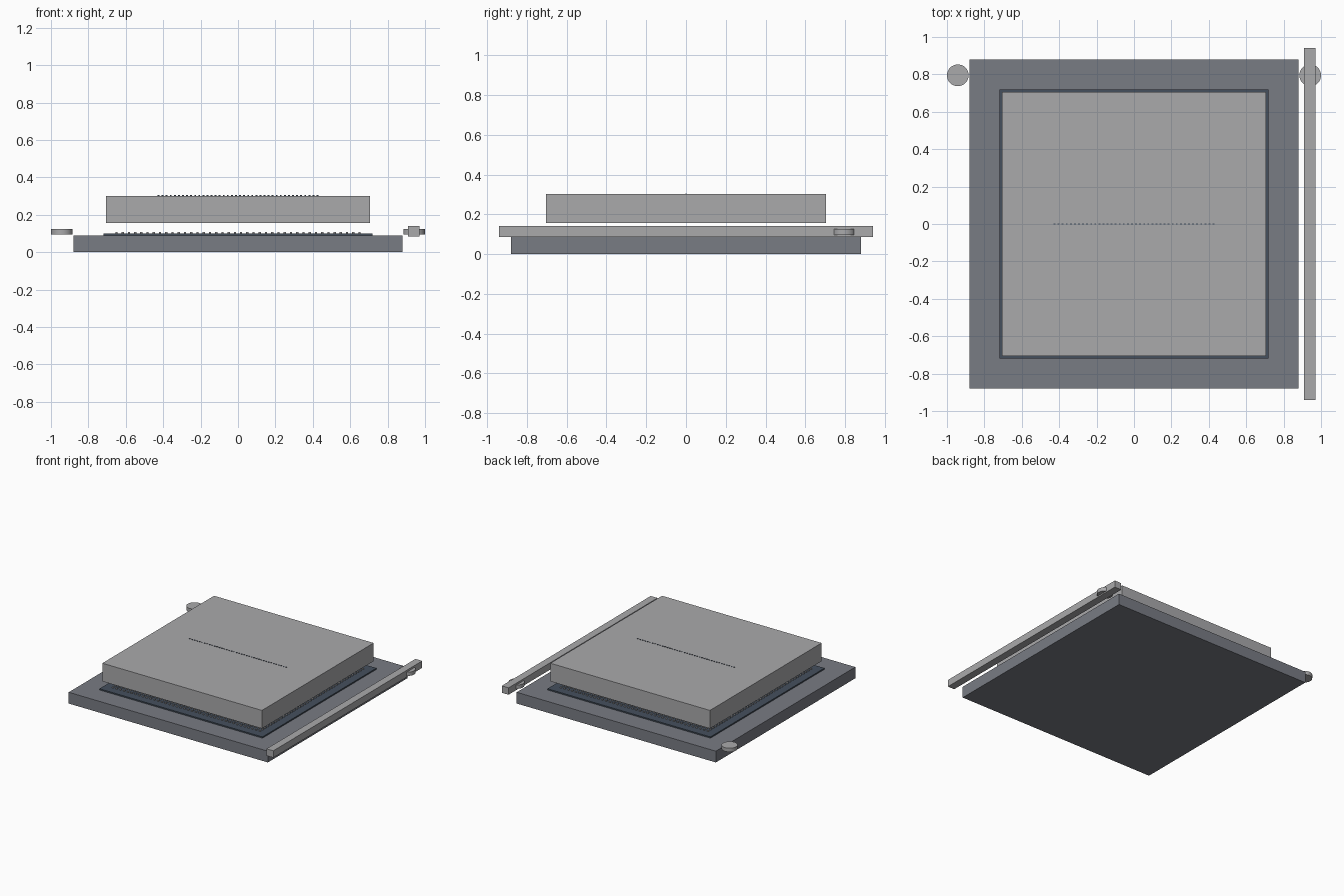
import bpy, bmesh
from mathutils import Matrix

old = bpy.data.objects.get("Cube")
if old:
    bpy.data.objects.remove(old, do_unlink=True)


def material(name, r, g, b):
    m = bpy.data.materials.new(name)
    m.use_nodes = True
    m.diffuse_color = (r, g, b, 1)
    m.node_tree.nodes["Principled BSDF"].inputs["Base Color"].default_value = (r, g, b, 1)
    return m


board_grey = material("board grey", 0.19, 0.20, 0.23)
slate = material("dark slate", 0.06, 0.08, 0.11)
metal = material("metal grey", 0.40, 0.40, 0.41)


def finish(name, bm, mat):
    mesh = bpy.data.meshes.new(name)
    bm.to_mesh(mesh)
    bm.free()
    mesh.materials.append(mat)
    obj = bpy.data.objects.new(name, mesh)
    bpy.context.collection.objects.link(obj)
    return obj


def add_box(bm, centre, size):
    bmesh.ops.create_cube(bm, size=1, matrix=Matrix.Translation(centre) @ Matrix.Diagonal((*size, 1)))


def box(name, x, y, z, mat):
    """Box from (low, high) ranges on each axis."""
    bm = bmesh.new()
    add_box(bm, [sum(r) / 2 for r in (x, y, z)], [r[1] - r[0] for r in (x, y, z)])
    return finish(name, bm, mat)


def both(v):
    return (-v, v)


# Main stack: board, contact bed and raised metal lid
box("base_board", both(0.88), both(0.88), (0, 0.09), board_grey)
box("contact_bed", both(0.72), both(0.72), (0.085, 0.1), slate)
box("metal_lid", both(0.705), both(0.705), (0.157, 0.302), metal)

# Locking lever along the left edge
box("lever_arm", (0.91, 0.97), both(0.94), (0.085, 0.14), metal)

# Round hinge on each side near the back
for side, sx in (("left", 1), ("right", -1)):
    bm = bmesh.new()
    bmesh.ops.create_cone(bm, cap_ends=True, segments=32, radius1=0.058, radius2=0.058, depth=0.03,
                          matrix=Matrix.Translation((sx * 0.942, 0.795, 0.11)))
    hinge = finish(side + "_hinge", bm, metal)
    bpy.context.view_layer.objects.active = hinge
    hinge.select_set(True)
    bpy.ops.object.shade_smooth_by_angle()
    hinge.select_set(False)

# Grid of tiny contacts on the bed
bm = bmesh.new()
count, reach = 40, 0.65
pitch = 2 * reach / (count - 1)
for i in range(count):
    for j in range(count):
        add_box(bm, (i * pitch - reach, j * pitch - reach, 0.103), (0.012, 0.012, 0.008))
finish("contact_pins", bm, metal)

# Fine dotted line across the lid
bm = bmesh.new()
dots = 40
for i in range(dots):
    add_box(bm, (-0.425 + i * 0.85 / (dots - 1), 0, 0.303), (0.01, 0.006, 0.005))
finish("lid_dots", bm, slate)
